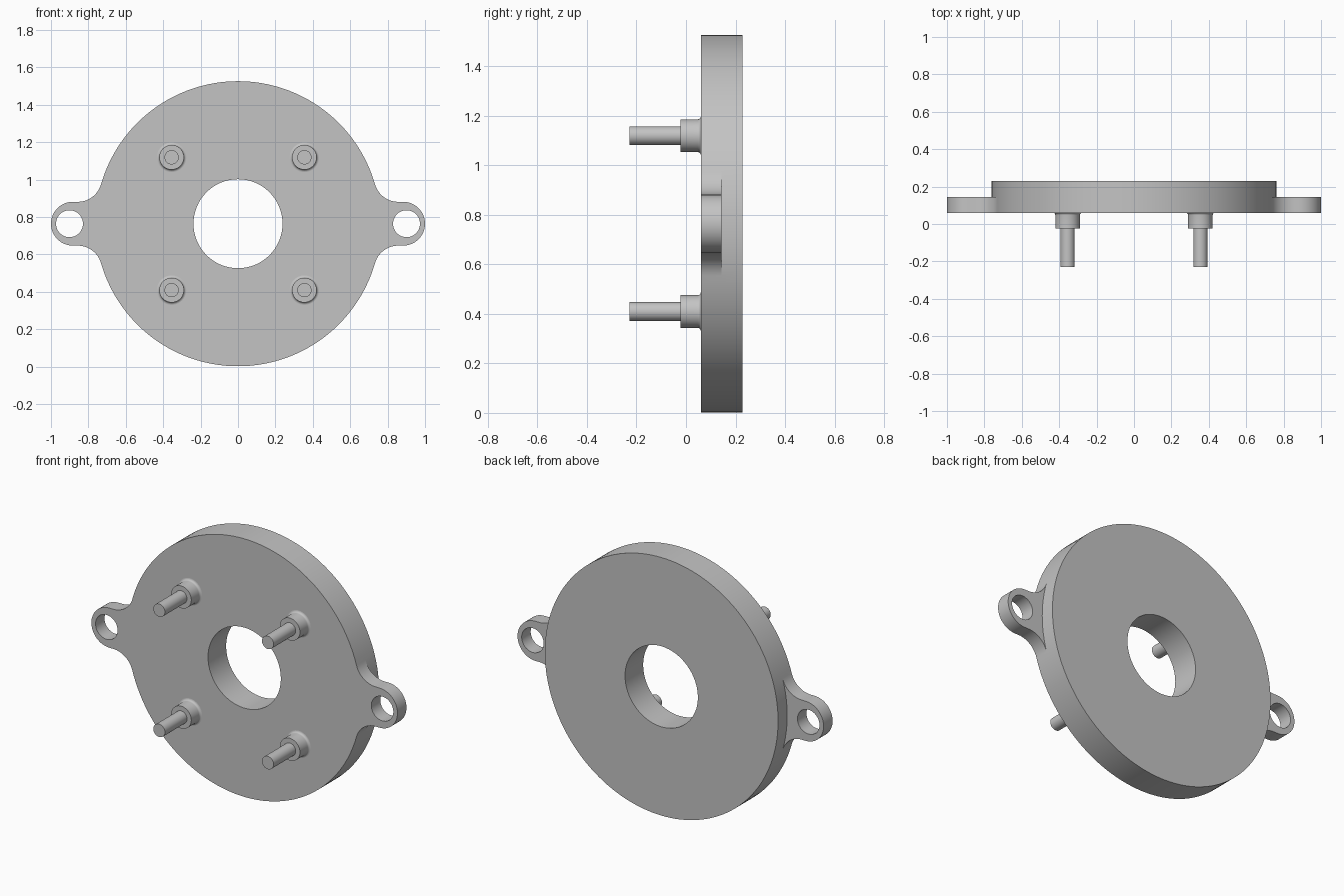
import bpy, bmesh
from math import sin, cos, pi, atan2, sqrt

cube = bpy.data.objects.get("Cube")
if cube:
    bpy.data.objects.remove(cube, do_unlink=True)

# Main dimensions
MID_Z = 0.764
DISC_R, BORE_R = 0.762, 0.238
FRONT, EAR_BACK, BACK = 0.06, 0.144, 0.229
EAR_X, EAR_R = 0.883, 0.117
HOLE_X, HOLE_R = 0.901, 0.072
FILLET_R = 0.13
PIN_OFFSET = 0.355

grey = bpy.data.materials.new("plain_grey")
grey.use_nodes = True
grey.diffuse_color = (0.55, 0.55, 0.55, 1)
grey.node_tree.nodes["Principled BSDF"].inputs["Base Color"].default_value = (0.55, 0.55, 0.55, 1)


def arc(cx, cz, r, start, end, steps):
    """Points along a circular arc in the x-z plane."""
    angles = [start + (end - start) * i / steps for i in range(steps + 1)]
    return [(cx + r * cos(a), cz + r * sin(a)) for a in angles]


def circle(cx, r, steps):
    return arc(cx, 0, r, 0, 2 * pi, steps)[:-1]


def turned(points):
    """Half turn of a path about the disc centre."""
    return [(-x, -z) for x, z in points]


def ring(bm, points, y):
    return [bm.verts.new((x, y, z + MID_Z)) for x, z in points]


def wall(bm, points, y_a, y_b):
    a, b = ring(bm, points, y_a), ring(bm, points, y_b)
    for i in range(len(a)):
        j = (i + 1) % len(a)
        bm.faces.new((a[i], a[j], b[j], b[i]))


def cap(bm, loops, y):
    """Flat face bounded by the first loop, with the others as holes."""
    edges = []
    for points in loops:
        vs = ring(bm, points, y)
        edges += [bm.edges.new((vs[i - 1], vs[i])) for i in range(len(vs))]
    bmesh.ops.triangle_fill(bm, use_beauty=True, edges=edges)


def finish(bm, name):
    bmesh.ops.remove_doubles(bm, verts=bm.verts, dist=0.0001)
    bmesh.ops.recalc_face_normals(bm, faces=bm.faces)
    mesh = bpy.data.meshes.new(name)
    bm.to_mesh(mesh)
    bm.free()
    mesh.materials.append(grey)
    obj = bpy.data.objects.new(name, mesh)
    bpy.context.collection.objects.link(obj)
    bpy.ops.object.select_all(action="DESELECT")
    obj.select_set(True)
    bpy.context.view_layer.objects.active = obj
    bpy.ops.object.shade_smooth_by_angle(angle=pi / 6)
    return obj


# Ear contour: fillet off the disc, then the round end, mirrored top to bottom
fillet_z = EAR_R + FILLET_R
fillet_x = sqrt((DISC_R + FILLET_R) ** 2 - fillet_z ** 2)
join = atan2(fillet_z, fillet_x)
tip_to_top = arc(EAR_X, 0, EAR_R, 0, pi / 2, 16)
tip_to_top += arc(fillet_x, fillet_z, FILLET_R, 1.5 * pi, pi + join, 14)
ear = [(x, -z) for x, z in reversed(tip_to_top)] + tip_to_top[1:]

# Disc rim split where the ears cover it
covered = arc(0, 0, DISC_R, -join, join, 12)
exposed = arc(0, 0, DISC_R, join, pi - join, 64)


def closed(side):
    half = side[:-1] + exposed[:-1]
    return half + turned(half)


outline, rim = closed(ear), closed(covered)
bore = circle(0, BORE_R, 64)
bolt_hole = circle(HOLE_X, HOLE_R, 40)

# Plate: full outline at the front, plain disc behind the ears
bm = bmesh.new()
wall(bm, outline, FRONT, EAR_BACK)
wall(bm, rim, EAR_BACK, BACK)
wall(bm, bore, FRONT, BACK)
cap(bm, [outline, bore, bolt_hole, turned(bolt_hole)], FRONT)
cap(bm, [rim, bore], BACK)
ear_back = ear + covered[1:-1][::-1]
for shape, hole in ((ear_back, bolt_hole), (turned(ear_back), turned(bolt_hole))):
    wall(bm, hole, FRONT, EAR_BACK)
    cap(bm, [shape, hole], EAR_BACK)
finish(bm, "mounting_plate")

# Stepped pins: filleted collar with a thin shaft
COLLAR_R, SHAFT_R, FLARE = 0.066, 0.038, 0.013
profile = [(COLLAR_R + FLARE * (1 - sin(t * pi / 10)), FRONT - FLARE * (1 - cos(t * pi / 10)))
           for t in range(6)]
profile += [(COLLAR_R, -0.023), (SHAFT_R, -0.023), (SHAFT_R, -0.229), (0, -0.229)]

for x_side, x_name in ((1, "left"), (-1, "right")):
    for z_side, z_name in ((1, "upper"), (-1, "lower")):
        bm = bmesh.new()
        vs = [bm.verts.new((r, y, 0)) for r, y in profile]
        edges = [bm.edges.new(pair) for pair in zip(vs, vs[1:])]
        bmesh.ops.spin(bm, geom=vs + edges, cent=(0, 0, 0), axis=(0, 1, 0),
                       angle=2 * pi, steps=40)
        bmesh.ops.translate(bm, verts=bm.verts,
                            vec=(x_side * PIN_OFFSET, 0, MID_Z + z_side * PIN_OFFSET))
        finish(bm, f"{z_name}_{x_name}_pin")
